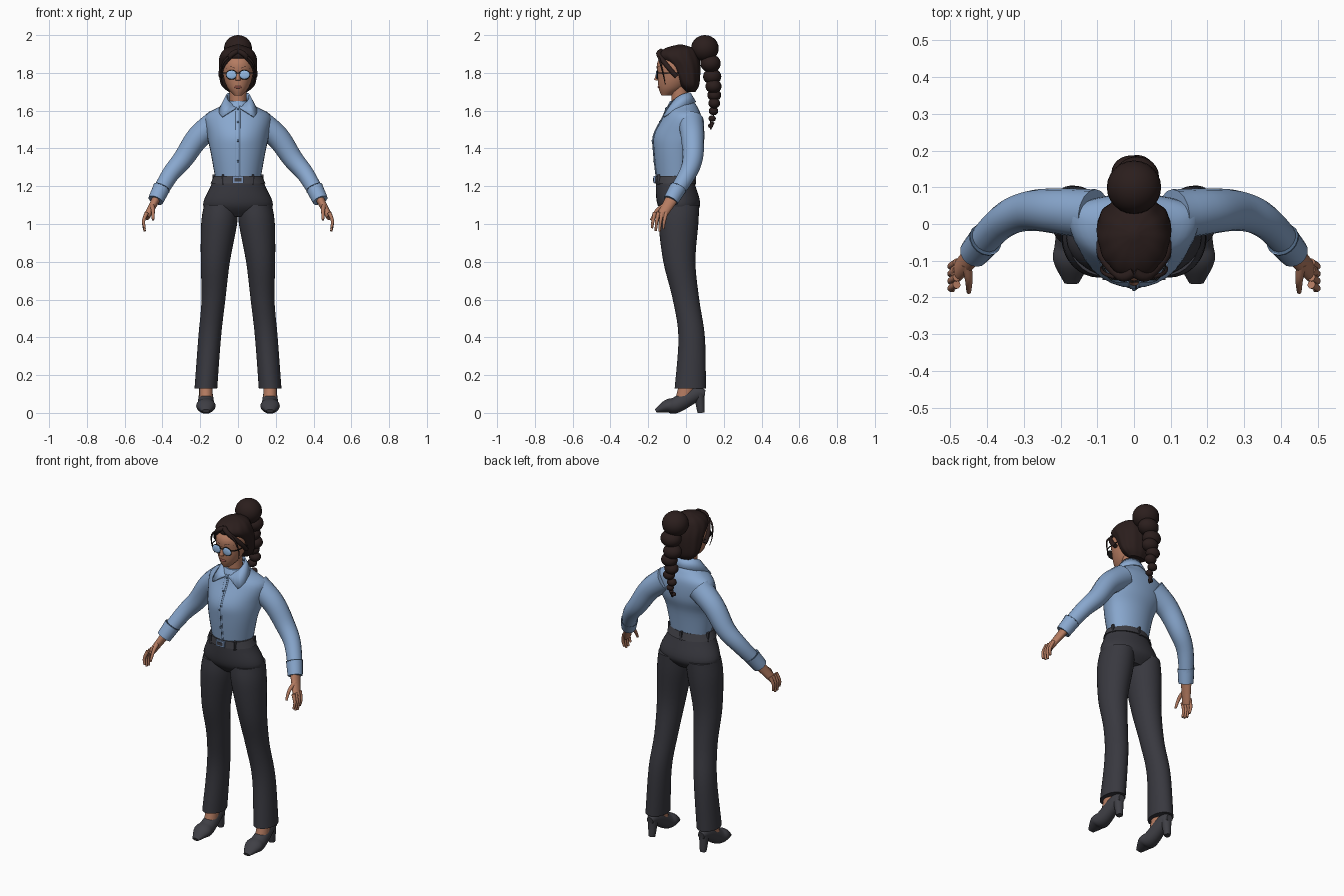
import bpy, bmesh, math
from mathutils import Vector, Matrix

cube = bpy.data.objects.get("Cube")
if cube:
    bpy.data.objects.remove(cube, do_unlink=True)


def material(name, red, green, blue):
    made = bpy.data.materials.new(name)
    made.use_nodes = True
    made.diffuse_color = (red, green, blue, 1)
    made.node_tree.nodes["Principled BSDF"].inputs["Base Color"].default_value = made.diffuse_color
    return made


SHIRT = material("shirt_blue", .25, .39, .62)
SEAM = material("seam_blue", .07, .12, .2)
PANTS = material("charcoal_cloth", .04, .04, .05)
LEATHER = material("dark_leather", .05, .05, .06)
HAIR = material("dark_brown_hair", .024, .013, .012)
SKIN = material("skin", .46, .2, .12)
LIPS = material("lips", .3, .09, .07)
BLACK = material("black_frame", .01, .01, .01)
LENS = material("lens_blue", .3, .5, .8)
METAL = material("buckle_metal", .2, .3, .5)
SIDEWAYS, BACKWARD, DOWN = Vector((1, 0, 0)), Vector((0, 1, 0)), Vector((0, 0, -1))


def finish(name, bm, mat, mirror=1):
    """Turn a bmesh into a smooth object, flipped across x when mirror is -1."""
    for vert in bm.verts:
        vert.co.x *= mirror
    bmesh.ops.recalc_face_normals(bm, faces=bm.faces)
    mesh = bpy.data.meshes.new(name)
    bm.to_mesh(mesh)
    bm.free()
    made = bpy.data.objects.new(name, mesh)
    bpy.context.collection.objects.link(made)
    mesh.materials.append(mat)
    bpy.ops.object.select_all(action='DESELECT')
    made.select_set(True)
    bpy.context.view_layer.objects.active = made
    bpy.ops.object.shade_smooth_by_angle(angle=math.radians(40))
    return made


def spline(rows, steps):
    """Smoothly interpolate rows of numbers."""
    out = []
    last = len(rows) - 1
    for i in range(last):
        before, start, end, after = (rows[min(max(i + k, 0), last)] for k in (-1, 0, 1, 2))
        for step in range(steps):
            t = step / steps
            out.append([q + t / 2 * (r - p + t * (2 * p - 5 * q + 4 * r - s + t * (3 * (q - r) + s - p)))
                        for p, q, r, s in zip(before, start, end, after)])
    return out + [list(rows[last])]


def ring(z, width, front, back, x=0, wide=.5):
    """Level cross-section between two y values, widest at the given share of its depth."""
    middle = front + (back - front) * wide
    return x, middle, z, width, middle - front, back - middle


def skin(name, rows, mat, axis=None, mirror=1, ripple=0, sides=32):
    """Skin cross-sections, level or, with an axis, square to their path."""
    bm = bmesh.new()
    loops = []
    last = len(rows) - 1
    for i, (x, y, z, width, front, back) in enumerate(rows):
        along = DOWN
        if axis:
            along = Vector(rows[min(i + 1, last)][:3]) - Vector(rows[max(i - 1, 0)][:3])
        u = (axis or BACKWARD).cross(along).normalized()
        v = along.cross(u).normalized()
        loop = []
        for k in range(sides):
            angle = math.tau * k / sides
            wave = 1 + ripple * math.cos(angle * 12)
            depth = back if math.sin(angle) > 0 else front
            offset = u * math.cos(angle) * width + v * math.sin(angle) * depth
            loop.append(bm.verts.new(Vector((x, y, z)) + offset * wave))
        loops.append(loop)
    for upper, lower in zip(loops, loops[1:]):
        for k in range(sides):
            bm.faces.new((upper[k - 1], upper[k], lower[k], lower[k - 1]))
    bm.faces.new(loops[0])
    bm.faces.new(loops[-1])
    return finish(name, bm, mat, mirror)


def loft(name, rows, mat, **options):
    return skin(name, spline(rows, 5), mat, **options)


def tube(name, path, start, end, mat, depth=1, axis=BACKWARD, mirror=1):
    """Tapered tube along a smooth path; depth flattens or widens it."""
    points = spline(path, 5)
    rows = []
    for i, point in enumerate(points):
        radius = start + (end - start) * i / (len(points) - 1)
        rows.append((*point, radius, radius * depth, radius * depth))
    return skin(name, rows, mat, axis=axis, mirror=mirror, sides=16)


def solid(name, at, size, mat, mirror=1, boxy=False):
    """Ellipsoid given by its radii, or box given by its half sizes."""
    bm = bmesh.new()
    place = Matrix.LocRotScale(Vector(at), None, Vector(size))
    if boxy:
        bmesh.ops.create_cube(bm, size=2, matrix=place)
    else:
        bmesh.ops.create_uvsphere(bm, u_segments=24, v_segments=14, radius=1, matrix=place)
    return finish(name, bm, mat, mirror)


# Shirt body, placket and buttons
torso = [ring(z=1.24, width=.12, front=-.155, back=.035, wide=.6),
         ring(z=1.38, width=.145, front=-.17, back=.055, wide=.6),
         ring(z=1.47, width=.165, front=-.17, back=.08, wide=.7),
         ring(z=1.57, width=.175, front=-.12, back=.08, wide=.7),
         ring(z=1.62, width=.1, front=-.1, back=.06, wide=.6),
         ring(z=1.65, width=.06, front=-.085, back=.04)]
loft("shirt_body", torso, SHIRT)
chest_line = [(0, y - front, z) for x, y, z, width, front, back in torso[:5]]
tube("shirt_placket", chest_line, .013, .013, SHIRT, depth=.3)
tube("placket_seam", [(.006, y - .003, z) for x, y, z in chest_line], .002, .002, SEAM)
for x, y, z in spline(chest_line, 3)[2::3]:
    solid("shirt_button", (x, y - .004, z), (.006, .004, .006), SEAM)

# Folded collar with two points
bm = bmesh.new()
columns = []
corner = math.pi * .73
for i in range(-16, 17):
    angle = math.pi * i / 16.2
    turn = min(abs(angle) / corner, 1)
    side = math.copysign(1, angle)
    lift = ((1 - math.cos(angle)) / 2) ** 2
    top = Vector((.06 * math.sin(angle), -.035 + .055 * math.cos(angle), 1.695 - .07 * lift))
    low = Vector((side * .085 * math.sin(turn * corner) * (1 + turn ** 2 / 3),
                  -.025 + .075 * math.cos(turn * corner) - .045 * turn ** 2,
                  1.645 - .08 * turn ** 2))
    if abs(angle) > corner:
        low = low.lerp(Vector((side * .006, -.104, 1.615)), (abs(angle) - corner) / (math.pi - corner))
    columns.append((bm.verts.new(top), bm.verts.new(low)))
for (top, low), (next_top, next_low) in zip(columns, columns[1:]):
    bm.faces.new((top, low, next_low, next_top))
collar = finish("shirt_collar", bm, SHIRT)
thickness = collar.modifiers.new("thickness", 'SOLIDIFY')
thickness.thickness = .008
thickness.offset = 0

# Trouser hips, belt, loops and buckle
loft("trouser_hips", [ring(z=1.25, width=.123, front=-.155, back=.03),
                      ring(z=1.2, width=.145, front=-.16, back=.05),
                      ring(z=1.1, width=.185, front=-.15, back=.075),
                      ring(z=1.04, width=.13, front=-.1, back=.03)], PANTS)
loft("belt", [ring(z=1.255, width=.127, front=-.162, back=.04),
              ring(z=1.215, width=.145, front=-.166, back=.053)], LEATHER)
for i in range(5):
    angle = math.tau * (i / 5 + .25)
    solid("belt_loop", (.135 * math.cos(angle), -.06 + .105 * math.sin(angle), 1.235),
          (.006, .008, .026), PANTS, boxy=True)
solid("buckle_plate", (0, -.165, 1.235), (.028, .006, .018), METAL, boxy=True)
solid("buckle_centre", (0, -.17, 1.235), (.018, .004, .009), LEATHER, boxy=True)

# Head, neck and features
tube("neck", [(0, -.03, 1.6), (0, -.035, 1.76)], .045, .045, SKIN)
loft("head", [ring(z=1.68, width=.02, front=-.13, back=-.08),
              ring(z=1.72, width=.055, front=-.145, back=-.01),
              ring(z=1.78, width=.077, front=-.15, back=.03),
              ring(z=1.86, width=.08, front=-.15, back=.04),
              ring(z=1.93, width=.03, front=-.08, back=0)], SKIN)
tube("nose", [(0, -.148, 1.81), (0, -.155, 1.76)], .006, .014, SKIN)
solid("lips", (0, -.142, 1.725), (.02, .008, .008), LIPS)

# Swept-back hair
loft("hair_cap", [ring(z=1.7, width=.05, front=0, back=.05),
                  ring(z=1.74, width=.09, front=-.04, back=.07),
                  ring(z=1.83, width=.1, front=-.09, back=.075),
                  ring(z=1.89, width=.095, front=-.145, back=.065),
                  ring(z=1.93, width=.065, front=-.11, back=.04),
                  ring(z=1.95, width=.01, front=-.04, back=-.02)], HAIR, ripple=.013, sides=72)

# Bun and hanging braid
solid("hair_bun", (0, .1, 1.93), (.074, .073, .07), HAIR)
for i in range(8):
    t = i / 7
    radius = .06 * (1 - t * .75)
    solid("braid_knot", (.008 * (-1) ** i, .13 + .02 * math.sin(math.pi * t), 1.85 - .33 * t ** .8),
          (radius, radius * .9, radius * .8), HAIR)
tube("braid_tip", [(0, .14, 1.54), (0, .13, 1.5)], .013, .003, HAIR)

tube("glasses_bridge", [(-.012, -.156, 1.8), (.012, -.156, 1.8)], .003, .003, BLACK)
for m in (1, -1):
    # Glasses, brow, fringe and loose strand
    solid("glasses_rim", (.034, -.152, 1.79), (.031, .004, .026), BLACK, mirror=m)
    solid("glasses_lens", (.034, -.155, 1.79), (.027, .005, .022), LENS, mirror=m)
    tube("glasses_arm", [(.06, -.153, 1.8), (.083, -.12, 1.8), (.09, -.04, 1.8)], .003, .003, BLACK,
         axis=SIDEWAYS, mirror=m)
    tube("eyebrow", [(.015, -.15, 1.825), (.036, -.142, 1.833), (.06, -.123, 1.825)], .004, .002, HAIR, mirror=m)
    tube("hair_fringe", [(0, -.13, 1.915), (.035, -.143, 1.895), (.085, -.09, 1.825), (.09, -.05, 1.78)],
         .014, .012, HAIR, mirror=m)
    tube("loose_strand", [(.05, -.145, 1.885), (.08, -.135, 1.85), (.09, -.12, 1.79), (.08, -.11, 1.74)],
         .007, .001, HAIR, mirror=m)

    # Trouser leg
    loft("trouser_leg", [ring(x=.09, z=1.1, width=.09, front=-.14, back=.07),
                         ring(x=.1, z=1, width=.095, front=-.145, back=.065),
                         ring(x=.12, z=.8, width=.077, front=-.12, back=.05),
                         ring(x=.13, z=.6, width=.063, front=-.07, back=.07),
                         ring(x=.15, z=.4, width=.06, front=-.04, back=.1),
                         ring(x=.17, z=.13, width=.06, front=-.06, back=.105)], PANTS, mirror=m)

    # Foot and heeled shoe, from heel to toe
    tube("foot", [(.17, .02, .2), (.17, -.01, .08)], .036, .036, SKIN, depth=1.2, mirror=m)
    shoe = []
    for y, sole, top, width in ((.1, .08, .12, .02), (.05, .06, .14, .035), (-.05, 0, .085, .045),
                                (-.1, 0, .07, .05), (-.16, 0, .02, .02)):
        shoe.append((.17, y, (sole + top) / 2, (top - sole) / 2, width, width))
    loft("shoe", shoe, LEATHER, axis=SIDEWAYS, mirror=m)
    tube("shoe_heel", [(.17, .07, .1), (.17, .08, 0)], .03, .018, LEATHER, mirror=m)

    # Sleeve and cuff
    tube("sleeve", [(.11, .025, 1.54), (.21, .035, 1.46), (.29, .035, 1.345), (.36, .005, 1.26), (.43, -.07, 1.14)],
         .07, .038, SHIRT, mirror=m)
    tube("cuff", [(.405, -.043, 1.19), (.436, -.08, 1.125)], .046, .041, SHIRT, mirror=m)
    tube("cuff_seam", [(.404, -.042, 1.192), (.406, -.044, 1.188)], .047, .047, SEAM, mirror=m)

    # Hand
    tube("palm", [(.43, -.07, 1.14), (.45, -.095, 1.1), (.485, -.135, 1.035)], .024, .017, SKIN, depth=1.5, mirror=m)
    for i in range(4):
        y = -.165 + .02 * i
        tip = .955 + .015 * abs(i - 1.6)
        tube("finger", [(.483, y, 1.06), (.5, y - .01, 1.015), (.494, y - .015, tip)], .011, .006, SKIN, mirror=m)
    tube("thumb", [(.455, -.11, 1.1), (.45, -.155, 1.07), (.45, -.185, 1.02)], .014, .006, SKIN,
         axis=SIDEWAYS, mirror=m)
